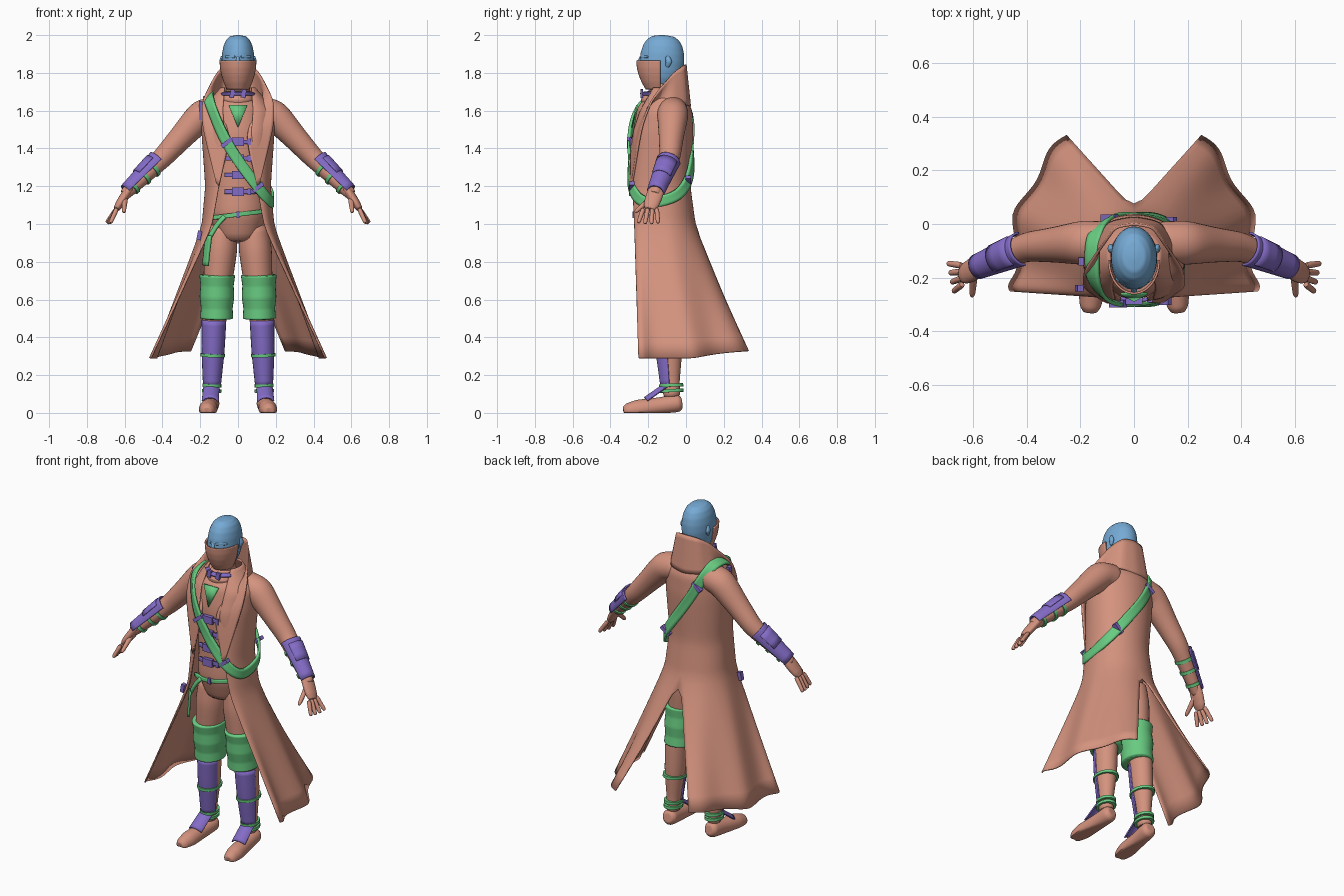
import bpy, bmesh
from math import sin, cos, pi, copysign
from mathutils import Vector

cube = bpy.data.objects.get("Cube")
if cube:
    bpy.data.objects.remove(cube)


def material(name, *rgb):
    mat = bpy.data.materials.new(name)
    mat.use_nodes = True
    mat.diffuse_color = (*rgb, 1)
    mat.node_tree.nodes["Principled BSDF"].inputs["Base Color"].default_value = (*rgb, 1)
    return mat


CLAY = material("terracotta", .66, .29, .21)
BLUE = material("blue", .18, .4, .66)
GREEN = material("green", .14, .6, .22)
PURPLE = material("purple", .23, .15, .57)


def build(name, verts, faces, mat, mirror=False, sub=0, thick=0):
    """Mesh object with optional mirror, subdivision and cloth thickness."""
    mesh = bpy.data.meshes.new(name)
    mesh.from_pydata([tuple(v) for v in verts], [], faces)
    bm = bmesh.new()
    bm.from_mesh(mesh)
    bmesh.ops.recalc_face_normals(bm, faces=bm.faces)
    bm.to_mesh(mesh)
    bm.free()
    mesh.materials.append(mat)
    mesh.shade_smooth()
    mesh.set_sharp_from_angle(angle=pi / 4)
    obj = bpy.data.objects.new(name, mesh)
    bpy.context.collection.objects.link(obj)
    if mirror:
        obj.modifiers.new("mirror", 'MIRROR')
    if sub:
        smooth = obj.modifiers.new("smooth", 'SUBSURF')
        smooth.levels = smooth.render_levels = sub
        smooth.boundary_smooth = 'PRESERVE_CORNERS'
    if thick:
        solid = obj.modifiers.new("thickness", 'SOLIDIFY')
        solid.thickness = thick
        solid.offset = 0
    return obj


def grid_faces(rows, cols, wrap_rows=False, wrap_cols=False):
    return [(r * cols + c, r * cols + (c + 1) % cols,
             (r + 1) % rows * cols + (c + 1) % cols, (r + 1) % rows * cols + c)
            for r in range(rows if wrap_rows else rows - 1)
            for c in range(cols if wrap_cols else cols - 1)]


def refine(rows, steps=3):
    """Insert evenly blended rows between the given ones."""
    out = []
    for a, b in zip(rows, rows[1:]):
        out += [tuple(p + (q - p) * k / steps for p, q in zip(a, b)) for k in range(steps)]
    return out + [tuple(rows[-1])]


def tube(name, path, radii, mat, deep=1, mirror=True, sub=1, arc=None, ref=(0, 1, 0), n=16):
    """Loft along a path; deep scales the section along ref; arc=(middle, half) leaves a shell."""
    stations = refine([(*p, r) for p, r in zip(path, radii)])
    pts = [Vector(s[:3]) for s in stations]
    verts = []
    for i, p in enumerate(pts):
        t = (pts[min(i + 1, len(pts) - 1)] - pts[max(i - 1, 0)]).normalized()
        u = Vector(ref)
        u = (u - t * u.dot(t)).normalized()
        v = t.cross(u)
        for k in range(n):
            angle = arc[0] + arc[1] * (2 * k / (n - 1) - 1) if arc else 2 * pi * k / n
            q = p + (u * deep * cos(angle) + v * sin(angle)) * stations[i][3]
            q.z = max(q.z, 0)
            verts.append(q)
    faces = grid_faces(len(pts), n, wrap_cols=not arc)
    if not arc:
        faces += [tuple(range(n)), tuple(range(len(verts) - n, len(verts)))]
    return build(name, verts, faces, mat, mirror, sub, .008 if arc else 0)


def band(name, points, width, mat, closed=False):
    """Flat strap lying on the body along a path."""
    pts = [Vector(p) for p in points]
    verts, n = [], len(pts)
    for i, p in enumerate(pts):
        after = pts[(i + 1) % n] if closed else pts[min(i + 1, n - 1)]
        before = pts[i - 1] if closed else pts[max(i - 1, 0)]
        out = Vector((p.x, p.y + .13, 3 * max(0, p.z - 1.6)))
        side = (after - before).cross(out).normalized() * width / 2
        verts += [p - side, p + side]
    return build(name, verts, grid_faces(n, 2, wrap_rows=closed), mat, False, 2, .014)


def box(name, loc, size, mat, tilt=0):
    bm = bmesh.new()
    bmesh.ops.create_cube(bm, size=1)
    verts = [[a * b for a, b in zip(v.co, size)] for v in bm.verts]
    faces = [[v.index for v in f.verts] for f in bm.faces]
    bm.free()
    obj = build(name, verts, faces, mat)
    obj.location = loc
    obj.rotation_euler.y = tilt


def column(y, *heights):
    """Upright path on the centre line."""
    return [(0, y, z) for z in heights]


def along(a, b, *fractions):
    return [a.lerp(b, f) for f in fractions]


# Head as a blunt egg that leans forward towards the chin
turns = [pi * k / 10 for k in range(11)]
tube("head", [(0, -.12 - .003 * t * t, 1.86 + .14 * cos(t)) for t in turns],
     [max(.01, .088 * abs(sin(t)) ** .6) for t in turns], BLUE, deep=1.36, mirror=False, n=24)
tube("ear", [(.084, -.1, 1.89), (.088, -.09, 1.86), (.082, -.1, 1.83)], [.006, .012, .006], BLUE, deep=1.5)
tube("brow", [(.01, -.24, 1.885), (.07, -.2, 1.885)], [.011, .007], BLUE)
tube("nose", [(0, -.235, 1.89), (0, -.254, 1.84)], [.008, .014], BLUE, mirror=False)

# Mask, neck and scarf
drops = [k / 4 for k in range(5)]
tube("face_mask", column(-.138, *[1.865 - .15 * d for d in drops]), [.094 - .038 * d * d for d in drops],
     CLAY, deep=1.3, mirror=False, arc=(pi, 1.6))
tube("neck", column(-.13, 1.8, 1.6), [.06, .07], CLAY, mirror=False)
tube("scarf", column(-.14, 1.71, 1.66, 1.61), [.06, .095, .08], CLAY, deep=1.1, mirror=False)
band("neck_strap", [(x, -.235 + 8 * x * x, 1.69) for x in (-.08, -.04, 0, .04, .08)], .024, PURPLE)
for x in (-.03, .03):
    box("neck_buckle", (x, -.235, 1.69), (.024, .014, .044), PURPLE, .2)

# Vest with shirt opening
tube("vest", column(-.128, 1.7, 1.62, 1.48, 1.2, 1.05, .9), [.06, .14, .165, .15, .155, .1],
     CLAY, deep=.94, mirror=False, n=24)
build("shirt_front", [(-.05, -.26, 1.63), (.05, -.26, 1.63), (0, -.287, 1.51)], [(0, 1, 2)],
      GREEN, thick=.008)
for row in range(4):
    z = 1.435 - .088 * row
    band("vest_strap", [(x, -.29 + 3 * x * x, z) for x in (-.07, 0, .05, .1)], .022, PURPLE)
    box("vest_buckle", (0, -.29, z), (.065, .022, .044), PURPLE)
    box("vest_buckle_bar", (.06, -.285, z), (.018, .018, .036), PURPLE)

# Belt and its hanging pieces
band("belt", [(x, -.275 + 3 * x * x, 1.05 + x / 8) for x in (-.14, -.07, 0, .07, .14)], .022, GREEN)
box("belt_loop", (0, -.278, 1.05), (.016, .012, .034), PURPLE)
band("hanging_cord", [(-.07, -.262, 1.04), (-.11, -.255, 1), (-.15, -.245, .93)], .022, GREEN)
band("hanging_strap", [(-.155, -.245, .94), (-.165, -.24, .86), (-.172, -.235, .78)], .045, GREEN)
box("hip_clip", (-.205, -.24, .94), (.022, .025, .05), PURPLE, .2)

# Long coat: height, then back edge, side and front edge; split behind below the hip
ROWS = [(1.72, 0, -.03, .09, -.11, .07, -.17), (1.6, 0, .03, .19, -.11, .08, -.24),
        (1.48, 0, .035, .19, -.12, .07, -.28), (1.2, 0, .02, .17, -.13, .1, -.28),
        (.98, 0, .05, .19, -.11, .14, -.27), (.29, .25, .33, .44, .03, .46, -.25)]
STEPS = 9
rows = refine(ROWS, 4)
coat = []
for z, back_x, back_y, side_x, side_y, front_x, front_y in rows:
    flare = max(0, 1 - z)
    for k in range(2 * STEPS + 1):
        a = pi / 2 * k / STEPS
        rear = k <= STEPS
        end_x, end_y = (back_x, back_y) if rear else (front_x, front_y)
        # the cloth hangs straighter towards the rear corners of the hem
        straight = flare * rear
        out = sin(a) + (k / STEPS - sin(a)) * straight
        away = abs(cos(a)) + (1 - k / STEPS - cos(a)) * straight
        ripple = .02 * flare * sin(a * 5) * (0 < k < 2 * STEPS)
        coat.append((end_x + (side_x - end_x) * out + ripple,
                     side_y + (end_y - side_y) * away + ripple / 2,
                     z + .12 * max(0, cos(a)) * max(0, .6 - z)))
build("long_coat", coat, grid_faces(len(rows), 2 * STEPS + 1), CLAY, True, 1, .008)

# Raised collar running into the lapels: inner edge, then outer edge
COLLAR = [(0, .025, 1.62, 0, 0, 1.845), (.1, .005, 1.63, .07, -.012, 1.84),
          (.15, -.08, 1.65, .11, -.07, 1.8), (.1, -.2, 1.62, .19, -.18, 1.66),
          (.04, -.29, 1.47, .19, -.235, 1.52), (.1, -.292, 1.2, .115, -.285, 1.22)]
flaps = refine(COLLAR, 2)
collar = [p for f in flaps for p in along(Vector(f[:3]), Vector(f[3:]), 0, .5, 1)]
build("collar_and_lapels", collar, grid_faces(len(flaps), 3), CLAY, True, 2, .01)

# Sleeves and bracers
SHOULDER, ELBOW = Vector((.19, -.07, 1.58)), Vector((.4, -.085, 1.35))
WRIST, KNUCKLE = Vector((.585, -.16, 1.17)), Vector((.64, -.19, 1.085))
tube("sleeve", [(.08, -.07, 1.6), SHOULDER, *along(SHOULDER, ELBOW, .5, 1), *along(ELBOW, WRIST, .9, 1.1)],
     [.08, .085, .068, .056, .036, .03], CLAY)
tube("bracer", along(ELBOW, WRIST, .1, .3, 1), [.062, .057, .044], PURPLE, arc=(pi / 2, 1.6))
tube("bracer_plate", along(ELBOW, WRIST, .2, .6), [.064, .057], PURPLE, sub=0, arc=(pi / 2, 1))
for f in (.3, .55, .85):
    tube("bracer_strap", along(ELBOW, WRIST, f - .035, f + .035), [.06 - .018 * f] * 2, GREEN, sub=0)

# Hands with four spread fingers and a thumb
tube("palm", along(WRIST, KNUCKLE, -.3, .1, .4, .8, 1.1), [.024, .025, .025, .023, .016], CLAY, deep=1.8)
for i in range(4):
    spread = i - 1.5
    root = KNUCKLE + Vector((0, -.023 * spread, 0))
    tip = KNUCKLE + Vector((.056 - .007 * i, -.035 * spread - .01, -.087 + .005 * abs(spread)))
    tube("finger", along(root, tip, 0, .9, 1), [.014, .012, .007], CLAY, n=8)
thumb_root, thumb_tip = WRIST.lerp(KNUCKLE, .2), Vector((.605, -.272, 1.06))
tube("thumb", along(thumb_root, thumb_tip, 0, .5, .9, 1), [.018, .015, .012, .006], CLAY, n=8)

# Trousers, knee wraps and shin guards
HIP, KNEE = Vector((.08, -.12, 1)), Vector((.11, -.12, .65))
SHIN, ANKLE = Vector((.127, -.095, .49)), Vector((.14, -.075, .08))
tube("leg", [HIP, *along(HIP, KNEE, .4, 1), *along(SHIN, ANKLE, 0, .4, .8, 1)],
     [.08, .09, .075, .066, .06, .04, .04], CLAY, deep=1.15)
WRAP_TOP, WRAP_END, folds = Vector((.11, -.122, .735)), Vector((.113, -.105, .495)), [k / 8 for k in range(9)]
tube("knee_wrap", along(WRAP_TOP, WRAP_END, *folds),
     [.095 - .008 * f + .003 * cos(f * 4 * pi) for f in folds], GREEN, deep=1.12)
tube("shin_guard", along(SHIN, ANKLE, 0, .4, .85), [.062, .058, .044], PURPLE, deep=1.22, arc=(pi, 1.4))
for f, r in ((.45, .065), (.84, .051), (.91, .051)):
    tube("shin_strap", along(SHIN, ANKLE, f - .02, f + .02), [r, r], GREEN, deep=1.25, sub=0)

# Shoes flattened on the ground, with an instep plate
HEEL, TOE = Vector((.14, -.02, .055)), Vector((.165, -.332, .006))
tube("shoe", along(HEEL, TOE, 0, .07, .4, .75, .93, 1), [.03, .048, .047, .053, .042, .025], CLAY,
     deep=.95, ref=(1, 0, 0))
tube("instep_plate", [(.14, -.08, .12), (.147, -.19, .04)], [.047, .05], PURPLE,
     arc=(pi / 2, 1), ref=(1, 0, 0))


def loop(angle):
    """Point on the tilted shoulder strap, rounded-square in plan."""
    c, s = [copysign(abs(f) ** .7, f) for f in (cos(angle), sin(angle))]
    x = c * (.185 if c > 0 else .158)
    return Vector((x, .168 * s - .133, 1.37 - 1.35 * x + 4 * min(0, x) ** 2 + .035 * s))


# Shoulder strap around the chest, with buckles
band("shoulder_strap", [loop(pi * k / 12) for k in range(24)], .058, GREEN, closed=True)
for angle in (.3, .65, 1.42, 1.65):
    box("strap_buckle", loop(pi * angle), (.022, .028, .068), PURPLE, .9)
box("shoulder_clip", (-.197, -.14, 1.6), (.02, .03, .1), PURPLE)
